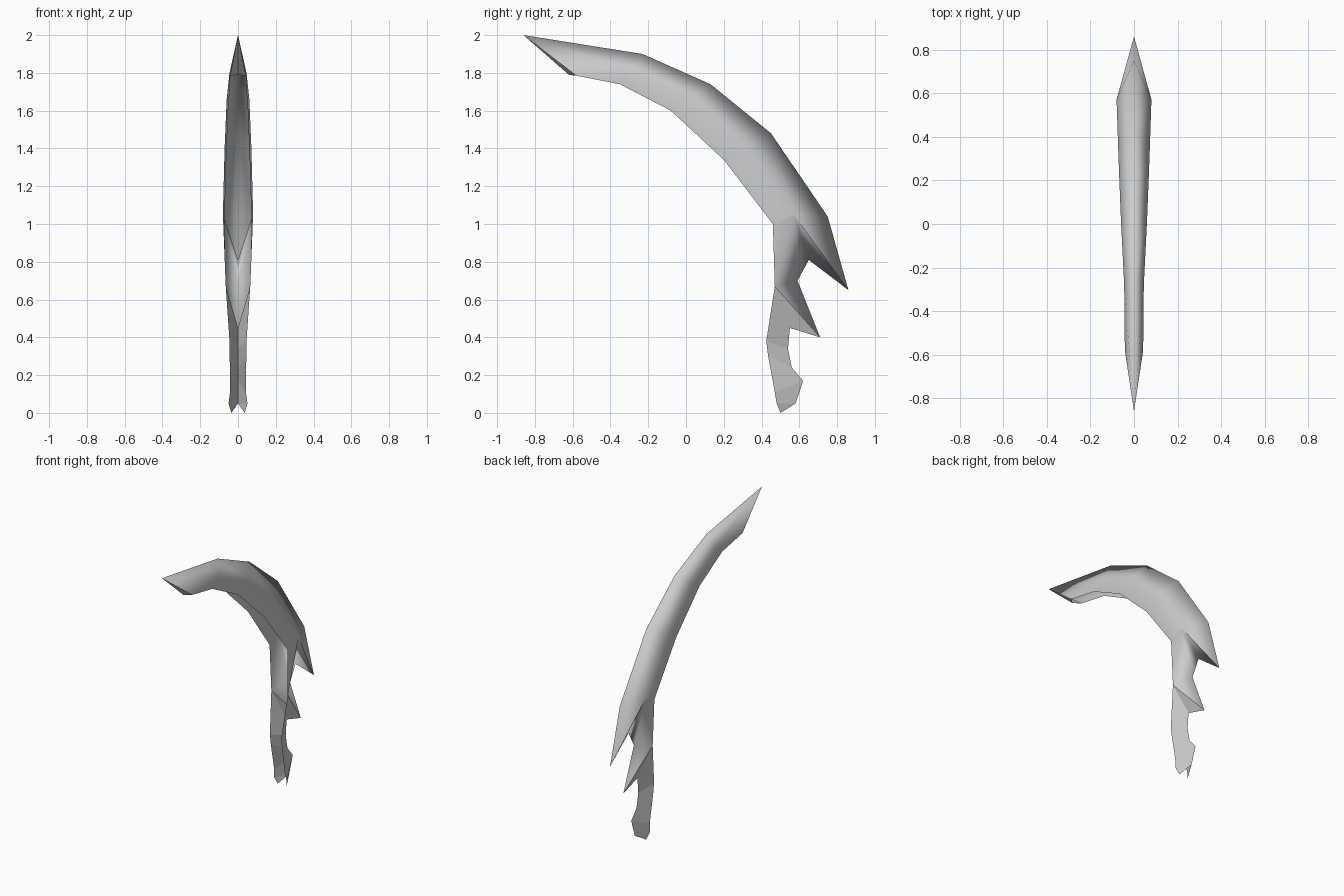
import bpy
import bmesh

cube = bpy.data.objects.get("Cube")
if cube:
    bpy.data.objects.remove(cube, do_unlink=True)

# One plain grey for the whole model
grey = bpy.data.materials.new("plain_grey")
grey.use_nodes = True
colour = (0.6, 0.6, 0.6, 1)
grey.diffuse_color = colour
grey.node_tree.nodes["Principled BSDF"].inputs["Base Color"].default_value = colour


def build_half(name, points, faces, smooth):
    """Build the +x half from named points, then mirror it across x = 0."""
    bm = bmesh.new()
    verts = {key: bm.verts.new(co) for key, co in points.items()}
    for keys in faces:
        face = bm.faces.new([verts[k] for k in keys])
        face.normal_update()
        if face.normal.x < 0:
            face.normal_flip()
        face.smooth = smooth
    for v in [v for v in bm.verts if not v.link_faces]:
        bm.verts.remove(v)
    mesh = bpy.data.meshes.new(name)
    bm.to_mesh(mesh)
    bm.free()
    mesh.materials.append(grey)
    obj = bpy.data.objects.new(name, mesh)
    bpy.context.collection.objects.link(obj)
    mirror = obj.modifiers.new("mirror", "MIRROR")
    mirror.use_clip = True
    mirror.merge_threshold = 0.001
    return obj


def strip(left, right):
    """Quads between two rows of point names of equal length."""
    return [(left[i], right[i], right[i + 1], left[i + 1])
            for i in range(len(left) - 1)]


# Curved upper plume: ridge, widest line and open inner edge
rows = {
    "ridge": [(0, -.23, 1.90), (0, .13, 1.74), (0, .45, 1.48), (0, .75, 1.04)],
    "mid": [(.045, -.28, 1.80), (.060, .02, 1.66), (.071, .30, 1.40), (.08, .57, 1.05)],
    "inner": [(.042, -.35, 1.74), (.052, -.08, 1.60), (.062, .20, 1.34), (.072, .46, 1.0)],
}
pts = {f"{row}{i}": co for row, line in rows.items() for i, co in enumerate(line)}
pts.update({
    "tip": (0, -.86, 2.0), "jaw": (.042, -.58, 1.785), "chin": (0, -.62, 1.79),
    "spike": (0, .86, .65), "notch": (0, .65, .81), "neck": (0, .59, .70),
    "side": (.065, .47, .67), "low_spike": (0, .71, .40), "low_notch": (0, .55, .45),
})
ridge, mid, inner = ([f"{row}{i}" for i in range(4)] for row in rows)
upper = strip(ridge, mid) + strip(mid, inner)
upper += [("tip", "ridge0", "mid0"), ("tip", "mid0", "jaw"),
          ("jaw", "mid0", "inner0"), ("ridge3", "mid3", "spike")]
build_half("upper_plume", pts, upper, True)

# Small closing facets under the tip
build_half("tip_underside", pts, [("tip", "jaw", "chin")], False)

# Middle plume with the underside of the upper spike and its own spike
build_half("middle_plume", pts, [
    ("spike", "mid3", "notch"), ("mid3", "notch", "neck"),
    ("mid3", "neck", "side"), ("mid3", "side", "inner3"),
    ("neck", "side", "low_spike")], True)

# Faceted stem, folded along the back and open at the front
back = [(0, .55, .45), (0, .54, .34), (0, .56, .24), (0, .62, .17), (0, .58, .05)]
front = [(.065, .47, .67), (.045, .425, .38), (.044, .435, .30), (.042, .47, .11), (.05, .48, .05)]
stem = {f"b{i}": co for i, co in enumerate(back)}
stem.update({f"f{i}": co for i, co in enumerate(front)})
stem.update({"spike": pts["low_spike"], "foot": (.035, .50, 0)})
faces = strip([f"b{i}" for i in range(5)], [f"f{i}" for i in range(5)])
faces += [("spike", "f0", "b0"), ("b4", "f4", "foot")]
build_half("lower_stem", stem, faces, False)
